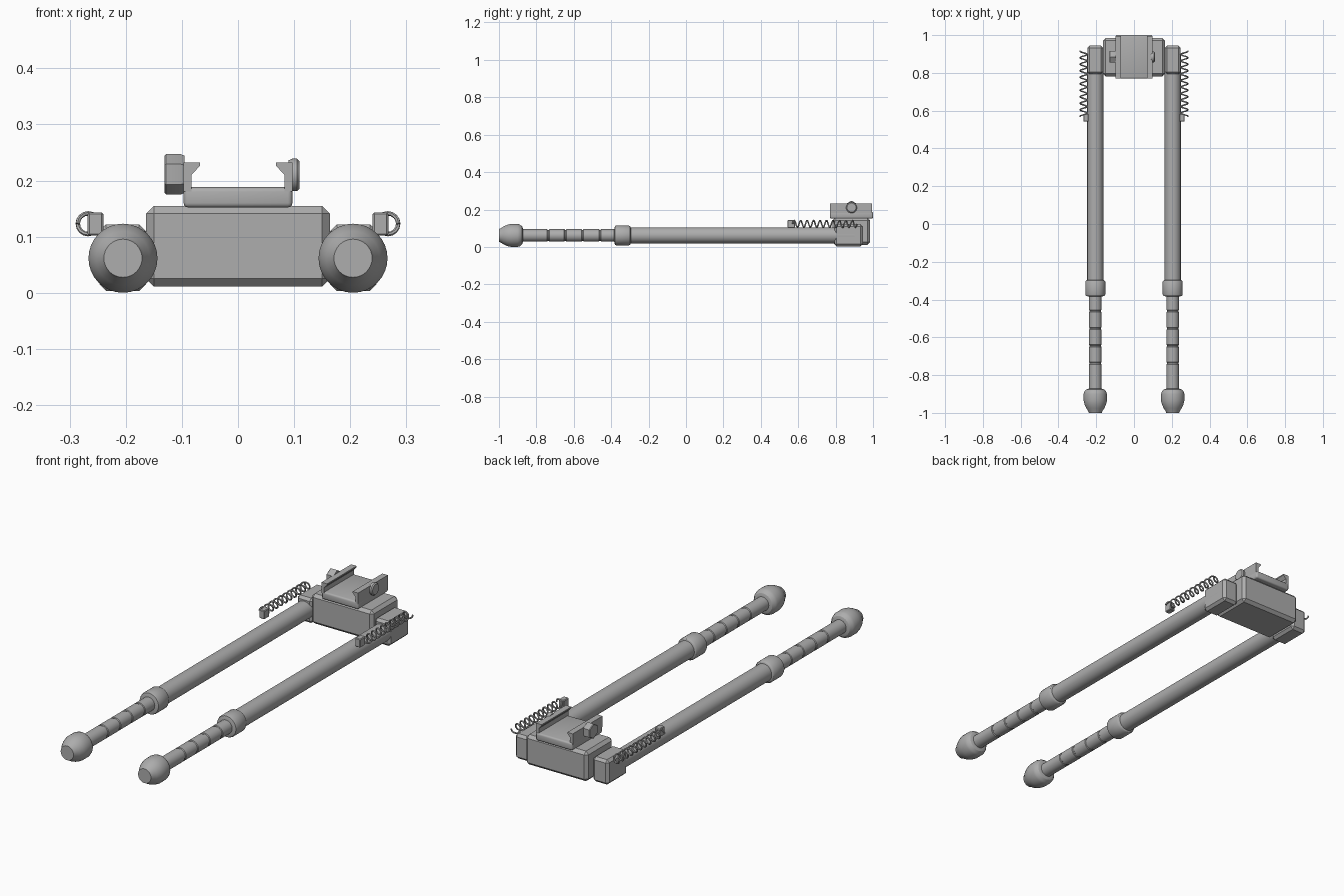
import bpy, bmesh, math
from mathutils import Matrix, Vector

cube = bpy.data.objects.get("Cube")
if cube:
    bpy.data.objects.remove(cube, do_unlink=True)

GREY = (0.42, 0.42, 0.42, 1)
metal = bpy.data.materials.new("plain_grey_metal")
metal.use_nodes = True
metal.diffuse_color = GREY
metal.node_tree.nodes["Principled BSDF"].inputs["Base Color"].default_value = GREY


def finish(bm, name, smooth=True):
    bmesh.ops.recalc_face_normals(bm, faces=bm.faces)
    mesh = bpy.data.meshes.new(name)
    bm.to_mesh(mesh)
    bm.free()
    ob = bpy.data.objects.new(name, mesh)
    bpy.context.collection.objects.link(ob)
    mesh.materials.append(metal)
    shade(ob, smooth)
    return ob


def shade(ob, smooth=True):
    bpy.ops.object.select_all(action="DESELECT")
    ob.select_set(True)
    bpy.context.view_layer.objects.active = ob
    if smooth:
        bpy.ops.object.shade_smooth_by_angle(angle=math.radians(30))


def box(name, lo, hi, bevel, segments=1):
    lo, hi = Vector(lo), Vector(hi)
    bm = bmesh.new()
    size = hi - lo
    bmesh.ops.create_cube(bm, size=1, matrix=Matrix.Translation((lo + hi) / 2) @ Matrix.Diagonal((*size, 1)))
    bmesh.ops.bevel(bm, geom=bm.edges[:], offset=bevel, segments=segments,
                    profile=0.5, affect="EDGES")
    return finish(bm, name, segments > 1)


def lathe(name, profile, centre, axis="Y", sides=32):
    """Turn (position, radius) pairs around an axis through centre."""
    bm = bmesh.new()
    rings = []
    for pos, r in profile:
        ring = []
        for i in range(sides):
            a = math.tau * i / sides
            u, v = r * math.sin(a), r * math.cos(a)
            p = (u, pos, v) if axis == "Y" else (pos, u, v)
            ring.append(bm.verts.new(Vector(centre) + Vector(p)))
        rings.append(ring)
    for a, b in zip(rings, rings[1:]):
        for i in range(sides):
            j = (i + 1) % sides
            bm.faces.new((a[i], a[j], b[j], b[i]))
    bm.faces.new(rings[0])
    bm.faces.new(rings[-1])
    return finish(bm, name)


def prism(name, outline, y0, y1):
    """Extrude an x, z outline along y."""
    bm = bmesh.new()
    face = bm.faces.new([bm.verts.new((x, y0, z)) for x, z in outline])
    new = bmesh.ops.extrude_face_region(bm, geom=[face])["geom"]
    bmesh.ops.translate(bm, vec=(0, y1 - y0, 0),
                        verts=[g for g in new if isinstance(g, bmesh.types.BMVert)])
    return finish(bm, name, False)


def spring(name, centre, radius, y0, y1, turns, side):
    curve = bpy.data.curves.new(name, "CURVE")
    curve.dimensions = "3D"
    curve.bevel_depth = 0.004
    curve.bevel_resolution = 1
    curve.use_fill_caps = True
    line = curve.splines.new("POLY")
    steps = turns * 16
    line.points.add(steps)
    for i, pt in enumerate(line.points):
        a = math.tau * i / 16
        pt.co = (centre[0] + side * radius * math.cos(a), y0 + (y1 - y0) * i / steps,
                 centre[1] + radius * math.sin(a), 1)
    curve.materials.append(metal)
    ob = bpy.data.objects.new(name, curve)
    bpy.context.collection.objects.link(ob)
    shade(ob, False)
    bpy.ops.object.convert(target="MESH")
    shade(bpy.context.object)


# Central body and mounting plate
box("pivot_body", (-0.164, 0.782, 0.011), (0.164, 0.985, 0.155), 0.014)
box("mount_plate", (-0.097, 0.77, 0.152), (0.097, 1.0, 0.188), 0.008, 3)

# Hooked clamp rails
hook = [(0.097, 0.18), (0.097, 0.232), (0.068, 0.232), (0.068, 0.226), (0.083, 0.21), (0.083, 0.18)]
for side, label in ((1, "left"), (-1, "right")):
    prism(label + "_clamp_rail", [(side * x, z) for x, z in hook], 0.77, 0.995)

# Clamp nut and round bolt head
lathe("clamp_nut", [(-0.131, 0.033), (-0.128, 0.036), (-0.102, 0.036), (-0.095, 0.033)],
      (0, 0.885, 0.211), "X", 6)
lathe("clamp_bolt_head", [(0.09, 0.026), (0.097, 0.029), (0.105, 0.029), (0.11, 0.024)],
      (0, 0.885, 0.21), "X")

# Inner leg profile with adjustment grooves
inner = [(-0.36, 0.033)]
for groove in (-0.46, -0.553, -0.645, -0.737):
    inner += [(groove + 0.006, 0.033), (groove + 0.003, 0.03),
              (groove - 0.003, 0.03), (groove - 0.006, 0.033)]
inner.append((-0.89, 0.033))

foot = [(-0.872, 0.036), (-0.876, 0.048), (-0.888, 0.058), (-0.9, 0.0615), (-0.935, 0.0615),
        (-0.955, 0.057), (-0.975, 0.048), (-0.99, 0.038), (-1.0, 0.034)]
collar = [(-0.295, 0.042), (-0.299, 0.049), (-0.306, 0.053), (-0.372, 0.053),
          (-0.38, 0.05), (-0.384, 0.034)]

# Legs, hinges and springs on both sides
for side, label in ((1, "left"), (-1, "right")):
    axis = (side * 0.205, 0, 0.0615)
    lathe(label + "_outer_tube", [(0.9, 0.0425), (-0.31, 0.0425)], axis)
    lathe(label + "_collar", collar, axis)
    lathe(label + "_inner_leg", inner, axis)
    lathe(label + "_foot", foot, axis)
    xs = sorted((side * 0.164, side * 0.247))
    box(label + "_hinge", (xs[0], 0.793, 0.003), (xs[1], 0.945, 0.122), 0.012)
    xs = sorted((side * 0.24, side * 0.268))
    box(label + "_spring_block", (xs[0], 0.542, 0.102), (xs[1], 0.582, 0.143), 0.003)
    spring(label + "_spring", (side * 0.267, 0.123), 0.0185, 0.57, 0.915, 10, side)
